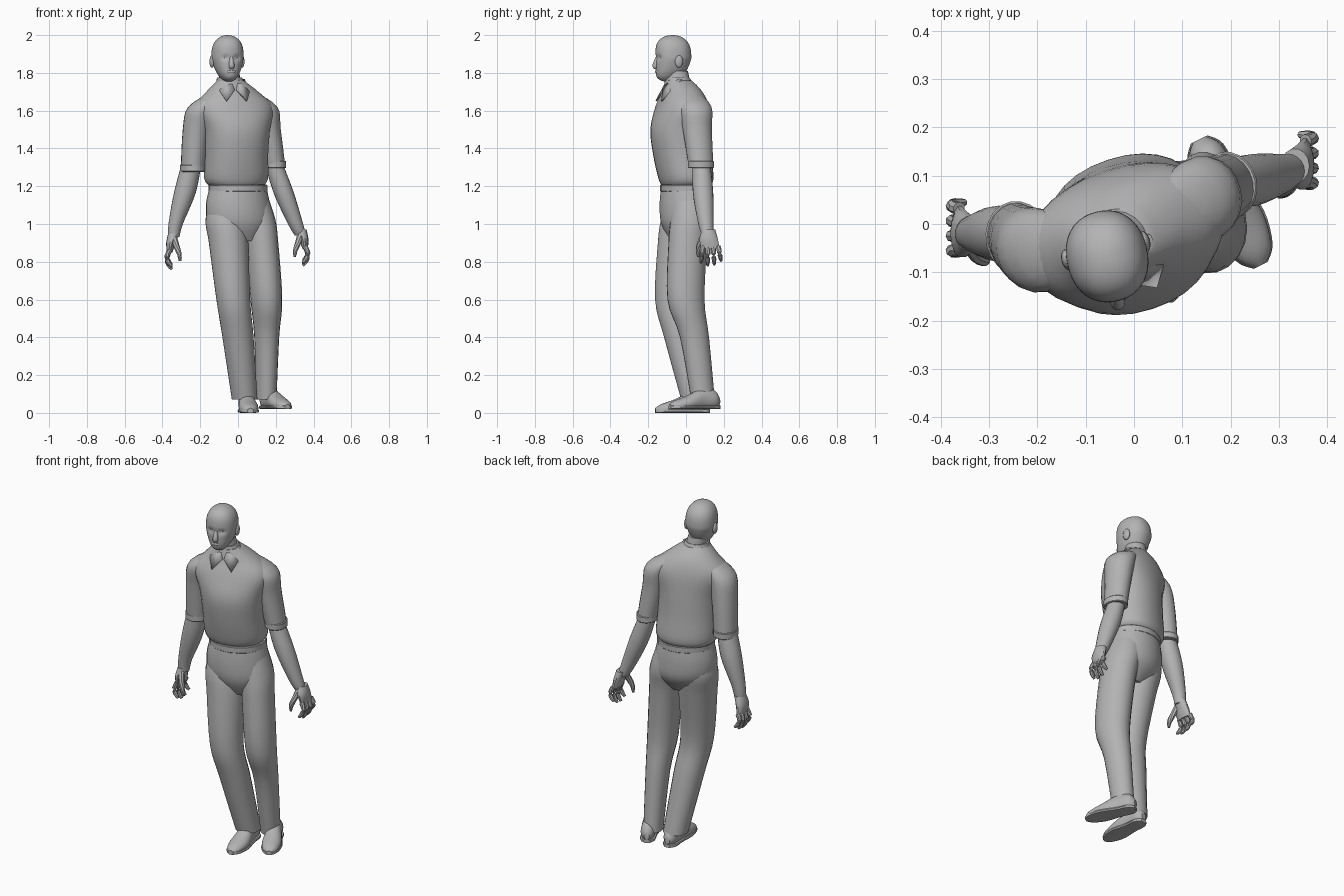
import bpy, bmesh
from math import sin, cos, pi, radians, hypot, copysign
from mathutils import Matrix, Vector

if "Cube" in bpy.data.objects:
    bpy.data.objects.remove(bpy.data.objects["Cube"])

grey = bpy.data.materials.new("plain_grey")
grey.use_nodes = True
colour = (0.45, 0.45, 0.45, 1)
grey.diffuse_color = colour
grey.node_tree.nodes["Principled BSDF"].inputs["Base Color"].default_value = colour
parts = []


def finish(name, bm):
    """Turn a bmesh into a named object."""
    bmesh.ops.recalc_face_normals(bm, faces=bm.faces)
    mesh = bpy.data.meshes.new(name)
    bm.to_mesh(mesh)
    bm.free()
    mesh.materials.append(grey)
    part = bpy.data.objects.new(name, mesh)
    bpy.context.collection.objects.link(part)
    parts.append(part)
    return part


def skin(name, loops):
    """Bridge closed loops of points and cap both ends."""
    bm = bmesh.new()
    rows = [[bm.verts.new(point) for point in loop] for loop in loops]
    for lower, upper in zip(rows, rows[1:]):
        for i in range(len(lower)):
            bm.faces.new((lower[i - 1], lower[i], upper[i], upper[i - 1]))
    bm.faces.new(rows[0])
    bm.faces.new(rows[-1])
    return finish(name, bm)


def spline(rows, steps):
    """Catmull-Rom interpolation through rows of numbers."""
    padded = [rows[0], *rows, rows[-1]]
    result = []
    for before, start, end, after in zip(padded, padded[1:], padded[2:], padded[3:]):
        for k in range(steps):
            t = k / steps
            result.append([q + t / 2 * (r - p + t * (2*p - 5*q + 4*r - s + t * (3*(q - r) + s - p)))
                           for p, q, r, s in zip(before, start, end, after)])
    return result + [rows[-1]]


def loft(name, rings, yaw=0, sides=20, power=2, steps=4, matrix=Matrix(), shape=None):
    """Skin horizontal superellipses given as (x, y, z, half width, half depth)."""
    turn = Matrix.Rotation(radians(yaw), 3, 'Z')
    loops = []
    for x, y, z, width, depth in spline(rings, steps):
        loop = []
        for i in range(sides):
            c, s = cos(2 * pi * i / sides), sin(2 * pi * i / sides)
            offset = Vector((copysign(abs(c) ** (2 / power), c) * width,
                             copysign(abs(s) ** (2 / power), s) * depth, 0))
            point = turn @ offset + Vector((x, y, z))
            if shape:
                shape(point)
            loop.append(matrix @ point)
        loops.append(loop)
    return skin(name, loops)


def limb(name, path, depth=1.0, yaw=0):
    """Loft along (x, y, z, radius); depth stretches the section front to back."""
    return loft(name, [(x, y, z, r, r * depth) for x, y, z, r in path], yaw)


def band(name, x, y, z, width, depth, height, yaw):
    """A slightly raised strip around a ring."""
    grow = height / 8
    edges = ((z - grow, 0), (z, grow), (z + height, grow), (z + height + grow, 0))
    loft(name, [(x, y, level, width + g, depth + g) for level, g in edges], yaw, steps=1)


def tube(name, path, sides=8):
    """Round tube along (point, radius) pairs."""
    rows = spline([(*point, radius) for point, radius in path], 2)
    points = [Vector(row[:3]) for row in rows]
    loops = []
    for i, point in enumerate(points):
        ahead, behind = points[min(i + 1, len(points) - 1)], points[max(i - 1, 0)]
        turn = (ahead - behind).to_track_quat('Z', 'Y')
        angles = [2 * pi * k / sides for k in range(sides)]
        loops.append([point + turn @ Vector((cos(a), sin(a), 0)) * rows[i][3] for a in angles])
    skin(name, loops)


def ball(name, centre, radii, matrix):
    """Ellipsoid."""
    bm = bmesh.new()
    bmesh.ops.create_uvsphere(bm, u_segments=16, v_segments=8, radius=1)
    bm.transform(matrix @ Matrix.Translation(centre) @ Matrix.Diagonal((*radii, 1)))
    finish(name, bm)


# Head: rounded crown, narrowing jaw, fuller chin at the front, hollow eye sockets
head_frame = Matrix.Translation((-.055, -.07, 0)) @ Matrix.Rotation(radians(13), 4, 'Z')


def head_ring(h):
    """Ring at relative height h, from chin (-1) to crown (1)."""
    jaw = min(h, 0)
    dome = (1 - abs(h) ** 3) ** .5
    front = .092 * (1 - abs(h) ** (4 if h > 0 else 8)) ** .5
    back = .098 * dome * (1 + .4 * jaw)
    return 0, (back - front) / 2, 1.875 + .125 * h, .084 * dome * (1 + .35 * jaw), (back + front) / 2


def eye_sockets(point):
    reach = hypot(abs(point.x) - .03, (point.z - 1.88) * 1.5) / .028
    if point.y < 0 and reach < 1:
        point.y += .014 * (1 - reach)


loft("head", [head_ring(-cos(pi * (i + .3) / 36)) for i in range(36)], sides=48, power=2.2,
     steps=1, matrix=head_frame, shape=eye_sockets)
loft("nose", [(0, -.08, 1.89, .008, .01), (0, -.095, 1.84, .015, .016), (0, -.09, 1.82, .01, .01)],
     sides=12, matrix=head_frame)
ball("lips", (0, -.085, 1.806), (.024, .01, .01), head_frame)
for side, s in (("left", 1), ("right", -1)):
    ball(side + "_ear", (s * .082, .015, 1.86), (.012, .022, .033), head_frame)
limb("neck", [(-.03, -.03, 1.68, .06), (-.05, -.05, 1.81, .055)], 1.1)

# Shirt body, bloused over the waistband
loft("shirt", [(-.01, 0, 1.2, .14, .12), (-.01, 0, 1.24, .17, .14), (-.01, -.02, 1.37, .17, .15),
               (-.01, -.03, 1.5, .18, .153), (-.02, -.02, 1.62, .21, .13),
               (-.03, -.02, 1.7, .14, .1), (-.04, -.04, 1.76, .07, .07)],
     yaw=18, sides=32, power=2.2)

# Collar: a stand and two mirrored flaps made as thin plates
loft("collar_stand", [(-.035, -.03, 1.71, .09, .085), (-.045, -.045, 1.775, .066, .064)], yaw=15)
collar_frame = Matrix.Translation((-.035, -.04, 0)) @ Matrix.Rotation(radians(15), 4, 'Z')
corners = [(.07, 0, 1.765), (.08, -.065, 1.7), (.055, -.107, 1.65),
           (.005, -.085, 1.71), (.02, -.055, 1.765)]
for side, s in (("left", 1), ("right", -1)):
    bm = bmesh.new()
    bm.faces.new([bm.verts.new(collar_frame @ Vector((s * x, y, z))) for x, y, z in corners])
    bmesh.ops.triangulate(bm, faces=bm.faces)
    flap = finish(side + "_collar_flap", bm)
    plate = flap.modifiers.new("thickness", 'SOLIDIFY')
    plate.thickness = .008
    plate.offset = 0

# Short sleeves, rooted inside the shoulders, with raised hems
sleeves = {"right": [(-.1, -.04, 1.7, .04), (-.19, -.055, 1.62, .073),
                     (-.222, -.045, 1.5, .07), (-.24, -.03, 1.28, .063)],
           "left": [(.05, .02, 1.7, .04), (.135, .05, 1.62, .073),
                    (.16, .06, 1.5, .066), (.195, .08, 1.3, .056)]}
for side, path in sleeves.items():
    limb(side + "_sleeve", path, 1.18, 12)
    x, y, z, r = path[-1]
    band(side + "_sleeve_hem", x, y, z, r, r * 1.18, .03, 12)

# Bare forearms
limb("right_forearm", [(-.24, -.03, 1.35, .05), (-.28, -.02, 1.17, .058),
                       (-.33, -.02, 1, .038), (-.34, -.02, .93, .03)])
limb("left_forearm", [(.18, .08, 1.35, .045), (.24, .09, 1.17, .054),
                      (.305, .105, 1, .04), (.33, .115, .94, .03)])


def hand(side, s, wrist):
    """Palm, four curled fingers and a thumb; s points away from the body."""
    def at(out, back, down):
        return wrist + Vector((s * out, back, -down))

    palm = ((0, 0, -.02, .03, .036), (.015, 0, .03, .025, .05), (.022, .01, .08, .015, .05))
    loft(side + "_palm", [(*at(*row[:3]), *row[3:]) for row in palm], sides=14)
    for i, length in enumerate((.085, .1, .095, .075)):
        back = .01 + (i - 1.5) * .028
        curl = ((.022, 0, .014), (.037, .4, .013), (.028, .75, .012), (.01, 1, .007))
        tube(f"{side}_finger_{i + 1}",
             [(at(out, back * (1 + along / 4), .07 + length * along), r) for out, along, r in curl])
    tube(side + "_thumb", [(at(0, -.02, 0), .018), (at(-.015, -.045, .05), .016),
                           (at(-.03, -.055, .09), .013), (at(-.033, -.055, .125), .007)])


hand("left", 1, Vector((.333, .12, .95)))
hand("right", -1, Vector((-.34, -.02, .93)))

# Trousers: seat, waistband and two legs that carry the hips
loft("trouser_seat", [(0, 0, 1.2, .15, .13), (0, 0, 1.1, .172, .138),
                      (.01, 0, 1, .165, .128), (.03, -.01, .91, .08, .07)], yaw=15, sides=28)
band("waistband", 0, 0, 1.175, .153, .132, .03, 15)
limb("right_trouser_leg", [(-.05, 0, 1.18, .08), (-.065, -.02, 1.03, .107), (-.05, -.04, .9, .105),
                           (-.025, -.07, .6, .09), (0, -.03, .4, .083),
                           (.035, .045, .07, .068)], 1.05, 10)
limb("left_trouser_leg", [(.07, .02, 1.18, .075), (.105, .025, 1.03, .09), (.125, .01, .9, .087),
                          (.15, 0, .6, .083), (.152, .045, .4, .065),
                          (.15, .09, .07, .053)], 1.2, 15)

# Shoes from heel to toe as (height, distance, half width, half thickness), on thin soles
upper = [(.04, 0, .015, .02), (.05, .03, .037, .05), (.05, .1, .04, .06),
         (.03, .19, .052, .04), (.02, .26, .038, .025), (.015, .29, .012, .01)]


def flatten(point):
    point.y = max(point.y, .01)


for side, heel, yaw in (("right", (.036, .125, 0), 6), ("left", (.135, .175, .02), 26)):
    frame = (Matrix.Translation(heel) @ Matrix.Rotation(radians(yaw), 4, 'Z')
             @ Matrix.Rotation(pi / 2, 4, 'X'))
    loft(side + "_shoe", [(0, *row) for row in upper], matrix=frame, shape=flatten)
    loft(side + "_sole", [(0, .01, along, w + .004, .01) for _, along, w, _ in upper],
         sides=12, power=4, matrix=frame)

# Smooth shading with sharp edges kept
for part in parts:
    part.select_set(True)
bpy.context.view_layer.objects.active = parts[0]
bpy.ops.object.shade_smooth_by_angle(angle=radians(40))
